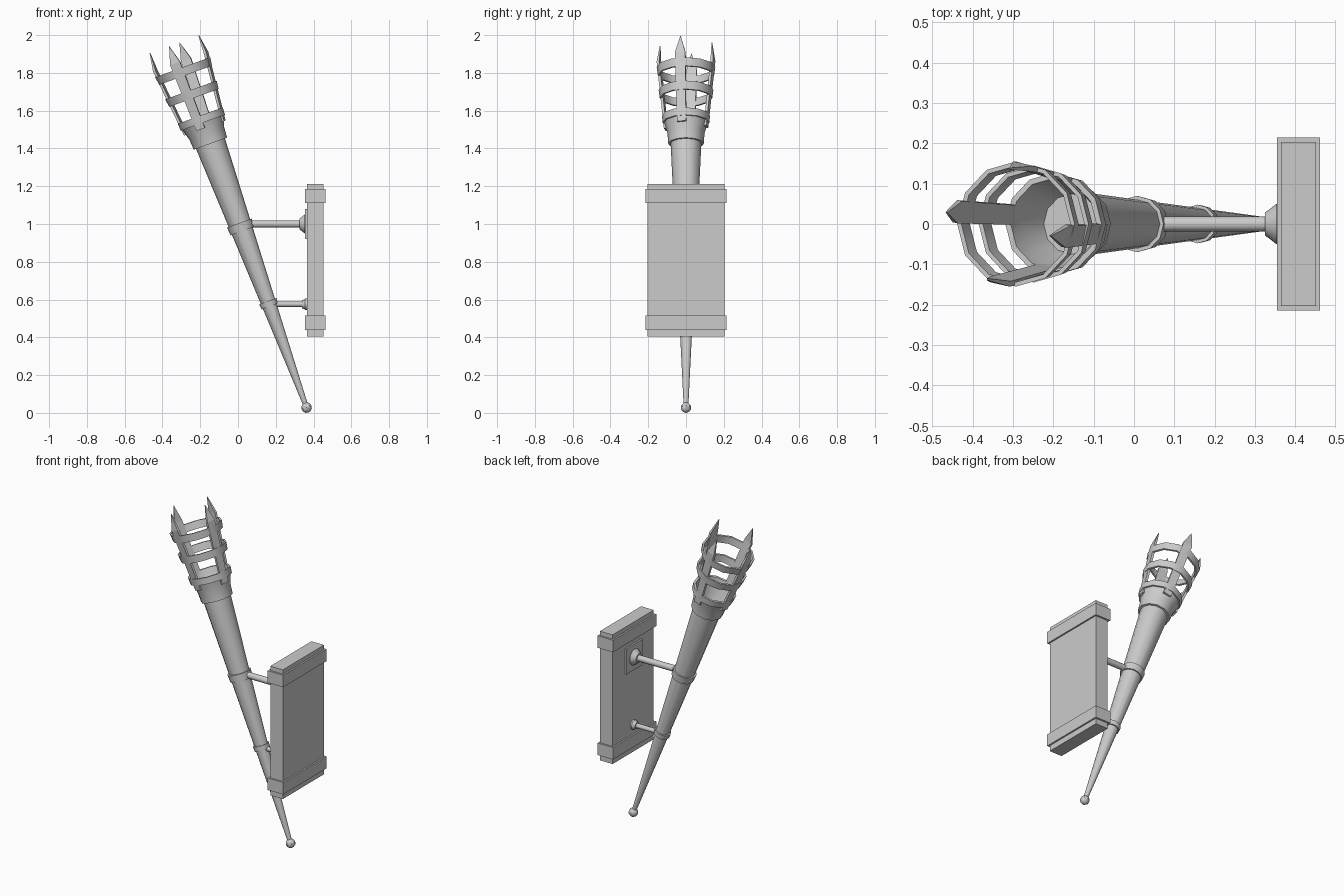
import bpy, bmesh
from math import radians, cos, sin, pi
from mathutils import Matrix

if "Cube" in bpy.data.objects:
    bpy.data.objects.remove(bpy.data.objects["Cube"])

# Torch frame: origin in the bottom ball, local z along the leaning shaft
TORCH = Matrix.Translation((0.363, 0, 0.028)) @ Matrix.Rotation(radians(-20), 4, 'Y')


def finish(name, bm, matrix=Matrix(), smooth=True):
    bmesh.ops.recalc_face_normals(bm, faces=bm.faces)
    me = bpy.data.meshes.new(name)
    bm.to_mesh(me)
    bm.free()
    ob = bpy.data.objects.new(name, me)
    bpy.context.collection.objects.link(ob)
    ob.matrix_world = matrix
    if smooth:
        bpy.ops.object.select_all(action='DESELECT')
        ob.select_set(True)
        bpy.context.view_layer.objects.active = ob
        bpy.ops.object.shade_smooth_by_angle(angle=radians(35))
    return ob


def lathe(name, profile, matrix=TORCH, sides=12, closed=False):
    """Revolve (radius, height) points; open profiles get end caps."""
    bm = bmesh.new()
    rows = [[bm.verts.new((r * cos(2 * pi * i / sides), r * sin(2 * pi * i / sides), h))
             for i in range(sides)] for r, h in profile]
    pairs = list(zip(rows, rows[1:]))
    if closed:
        pairs.append((rows[-1], rows[0]))
    else:
        bm.faces.new(rows[0])
        bm.faces.new(rows[-1])
    for a, b in pairs:
        for i in range(sides):
            j = (i + 1) % sides
            bm.faces.new((a[i], a[j], b[j], b[i]))
    return finish(name, bm, matrix)


def band(name, t, radius, height, thick, flare=0.0):
    lo, hi = t - height / 2, t + height / 2
    return lathe(name, [(radius - flare, lo), (radius + flare, hi),
                        (radius + flare - thick, hi), (radius - flare - thick, lo)], closed=True)


def box(name, x, y, z):
    bm = bmesh.new()
    bmesh.ops.create_cube(bm, size=1)
    for v in bm.verts:
        v.co = [lo + (c + 0.5) * (hi - lo) for c, (lo, hi) in zip(v.co, (x, y, z))]
    return finish(name, bm, smooth=False)


# Bottom ball
bm = bmesh.new()
bmesh.ops.create_uvsphere(bm, u_segments=8, v_segments=6, radius=0.028)
finish("bottom_ball", bm, TORCH)

# Tapered shaft and its two clamps
lathe("shaft", [(0.012, 0.0), (0.082, 1.50)])
band("upper_clamp", 1.017, 0.068, 0.045, 0.03, 0.002)
band("lower_clamp", 0.585, 0.047, 0.03, 0.02, 0.001)

# Hollow cup with rim
lathe("cup", [(0.094, 1.487), (0.098, 1.545), (0.115, 1.605), (0.124, 1.605), (0.127, 1.645),
              (0.113, 1.645), (0.105, 1.60), (0.075, 1.51)])

# Cage hoops
band("middle_hoop", 1.767, 0.142, 0.045, 0.011, 0.003)
band("top_hoop", 1.895, 0.152, 0.045, 0.011, 0.003)

# Four pointed blades
for k in range(4):
    bm = bmesh.new()
    outline = [(0.108, 1.575, -0.024), (0.146, 1.95, -0.028), (0.140, 2.047, 0.0),
               (0.146, 1.95, 0.028), (0.108, 1.575, 0.024)]
    inner, outer = ([bm.verts.new((r + d * (0.3 if t > 2 else 1), w, t)) for r, t, w in outline]
                    for d in (-0.007, 0.007))
    for ring in (inner, outer):
        bm.faces.new((ring[0], ring[1], ring[3], ring[4]))
        bm.faces.new(ring[1:4])
    for i in range(5):
        j = (i + 1) % 5
        bm.faces.new((inner[i], inner[j], outer[j], outer[i]))
    finish(f"blade_{k + 1}", bm, TORCH @ Matrix.Rotation(radians(90 * k - 12), 4, 'Z'), False)

# Wall plaque with two wrapping bands and a thin mounting plate
box("wall_plaque", (0.365, 0.452), (-0.203, 0.203), (0.405, 1.212))
for name, z in (("lower_plaque_band", (0.44, 0.515)), ("upper_plaque_band", (1.11, 1.185))):
    box(name, (0.355, 0.462), (-0.214, 0.214), z)
box("mounting_plate", (0.355, 0.37), (-0.08, 0.08), (0.92, 1.08))

# Struts with flared flanges, running from the shaft to the plaque
for name, x, z, r, fr, flen in (("upper_strut", 0.03, 1.0, 0.019, 0.05, 0.035),
                                ("lower_strut", 0.17, 0.575, 0.014, 0.03, 0.022)):
    end = 0.36 - x
    lathe(name, [(r, 0), (r, end - flen), (r * 1.5, end - flen), (fr * 0.8, end - flen * 0.55),
                 (fr, end - flen * 0.2), (fr, end + 0.006)],
          Matrix.Translation((x, 0, z)) @ Matrix.Rotation(radians(90), 4, 'Y'))
